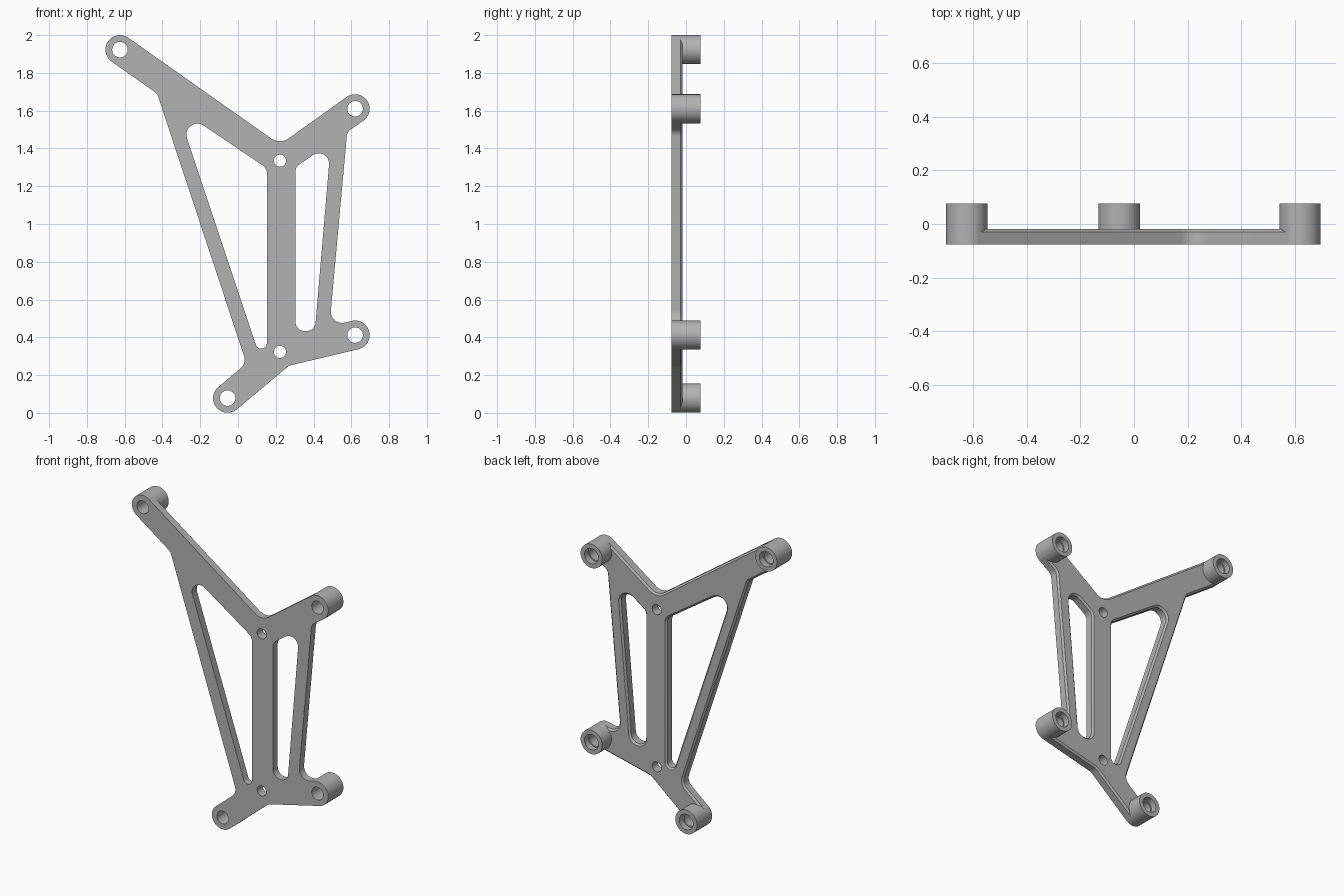
import bpy, bmesh
from math import sin, cos, tan, pi, radians
from mathutils import Vector

if "Cube" in bpy.data.objects:
    bpy.data.objects.remove(bpy.data.objects["Cube"])

FRONT, BACK, PLATE_BACK, CHAMFER = -0.077, 0.077, -0.019, 0.011
BOSS_R, BORE_R = 0.077, 0.041

grey = bpy.data.materials.new("plain_grey")
grey.use_nodes = True
grey.diffuse_color = (0.45, 0.45, 0.45, 1)
grey.node_tree.nodes["Principled BSDF"].inputs["Base Color"].default_value = grey.diffuse_color


def fillet(prev, corner, nxt, r, steps=10):
    """Arc points that round one corner."""
    c = Vector(corner)
    u, v = (Vector(prev) - c).normalized(), (Vector(nxt) - c).normalized()
    half = u.angle(v) / 2
    center = c + (u + v).normalized() * (r / sin(half))
    start = c + u * (r / tan(half)) - center
    end = c + v * (r / tan(half)) - center
    sweep = start.angle_signed(end)
    a0 = Vector((1, 0)).angle_signed(start)
    # angle_signed is clockwise positive
    return [center + Vector((cos(-a0 - sweep * i / steps), sin(-a0 - sweep * i / steps))) * r
            for i in range(steps + 1)]


def rounded(corners):
    """Round each (x, z, radius) corner; radius 0 keeps the point."""
    out = []
    for i, (x, z, r) in enumerate(corners):
        if r == 0:
            out.append(Vector((x, z)))
        else:
            nxt = corners[(i + 1) % len(corners)]
            out += fillet(corners[i - 1][:2], (x, z), nxt[:2], r)
    return out


def circle(x, z, r, n=48):
    return [Vector((x + r * cos(2 * pi * i / n), z + r * sin(2 * pi * i / n))) for i in range(n)]


def inset(loop, d):
    """Move a loop to its left by d with mitred corners."""
    out = []
    for i, p in enumerate(loop):
        a = (p - loop[i - 1]).normalized()
        b = (loop[(i + 1) % len(loop)] - p).normalized()
        na, nb = Vector((-a.y, a.x)), Vector((-b.y, b.x))
        out.append(p + (na + nb) * (d / max(1 + na.dot(nb), 0.5)))
    return out


def ring(bm, loop, y):
    return [bm.verts.new((p.x, y, p.y)) for p in loop]


def bridge(bm, a, b):
    for i in range(len(a)):
        j = (i + 1) % len(a)
        bm.faces.new((a[i], a[j], b[j], b[i]))


def finish(bm, name):
    bmesh.ops.recalc_face_normals(bm, faces=bm.faces)
    mesh = bpy.data.meshes.new(name)
    bm.to_mesh(mesh)
    bm.free()
    mesh.materials.append(grey)
    obj = bpy.data.objects.new(name, mesh)
    bpy.context.collection.objects.link(obj)
    bpy.ops.object.select_all(action='DESELECT')
    obj.select_set(True)
    bpy.context.view_layer.objects.active = obj
    bpy.ops.object.shade_smooth_by_angle(angle=radians(30))


# Boss centres
bosses = {"upper_right_boss": (-0.625, 1.923), "lower_right_boss": (-0.055, 0.078),
          "lower_left_boss": (0.62, 0.412), "upper_left_boss": (0.62, 1.61)}


def arm_end(name, a0, a1, steps=16):
    """Plate end: tangent points on a boss joined by an arc hidden in its wall."""
    x, z = bosses[name]
    at = lambda a, r: (x + r * cos(radians(a)), z + r * sin(radians(a)), 0)
    arc = [at(a0 + (a1 - a0) * i / steps, 0.06) for i in range(steps + 1)]
    return [at(a0, BOSS_R)] + arc + [at(a1, BOSS_R)]


# Plate outline, anticlockwise from the upper right arm
outline = rounded(
    arm_end("upper_right_boss", 54.7, -125.5)
    + [(-0.428, 1.69, 0.05), (0.045, 0.262, 0.06)]
    + arm_end("lower_right_boss", 131, -49)
    + [(0.27, 0.25, 0.07)]
    + arm_end("lower_left_boss", -76.5, -256)
    + [(0.484, 0.458, 0.06), (0.578, 1.488, 0.05)]
    + arm_end("upper_left_boss", -56, -235)
    + [(0.222, 1.42, 0.08)])

# Windows, clockwise so that the chamfer cuts into the plate
right_window = rounded([(-0.324, 1.617, 0.058), (0.153, 1.295, 0.05), (0.153, 0.185, 0.03)])
left_window = rounded([(0.304, 1.30, 0.045), (0.492, 1.432, 0.055),
                       (0.407, 0.433, 0.05), (0.304, 0.433, 0.05)])
holes = [circle(0.222, z, 0.032) for z in (1.335, 0.323)]

# Plate with chamfered back edges
bm = bmesh.new()
fronts, backs = [], []
for loop, cut in [(outline, CHAMFER), (right_window, CHAMFER), (left_window, CHAMFER),
                  (holes[0], 0), (holes[1], 0)]:
    front = ring(bm, loop, FRONT)
    back = ring(bm, loop, PLATE_BACK - cut)
    bridge(bm, front, back)
    if cut:
        edge = back
        back = ring(bm, inset(loop, cut), PLATE_BACK)
        bridge(bm, edge, back)
    fronts.append(front)
    backs.append(back)
for group in (fronts, backs):
    edges = [bm.edges.get((l[i - 1], l[i])) for l in group for i in range(len(l))]
    bmesh.ops.triangle_fill(bm, edges=edges, use_beauty=True)
finish(bm, "bracket_plate")

# Bosses with a bore and a shallow counterbore at the back
profile = [(BOSS_R, FRONT), (BOSS_R, BACK), (0.049, BACK), (0.049, BACK - 0.04),
           (BORE_R, BACK - 0.04), (BORE_R, FRONT)]
for name, (x, z) in bosses.items():
    bm = bmesh.new()
    rings = [ring(bm, circle(x, z, r), y) for r, y in profile]
    for i in range(len(rings)):
        bridge(bm, rings[i - 1], rings[i])
    finish(bm, name)
